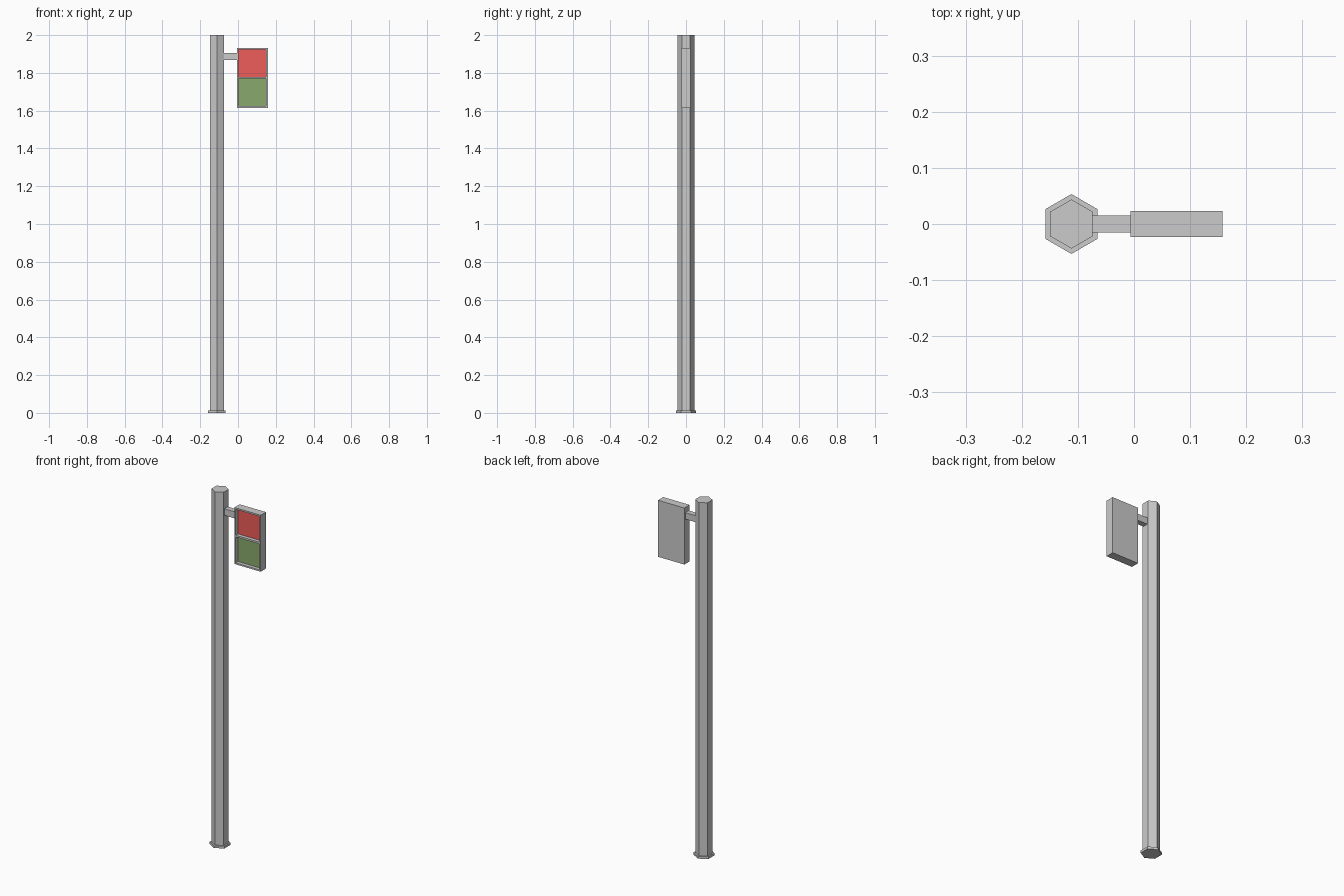
import bpy, bmesh
from mathutils import Vector

if "Cube" in bpy.data.objects:
    bpy.data.objects.remove(bpy.data.objects["Cube"])

POLE_X = -0.1115


def hex_prism(name, radius, z0, z1):
    # six sides, corners pointing to +y and -y
    bpy.ops.mesh.primitive_cylinder_add(vertices=6, radius=radius, depth=z1 - z0,
                                        location=(POLE_X, 0, (z0 + z1) / 2))
    bpy.context.object.name = name


def box_bmesh(size):
    bm = bmesh.new()
    bmesh.ops.create_cube(bm, size=1)
    bmesh.ops.scale(bm, vec=Vector(size), verts=bm.verts)
    bm.normal_update()
    return bm


def finish(bm, name, location, materials=()):
    mesh = bpy.data.meshes.new(name)
    for m in materials:
        mesh.materials.append(m)
    bm.to_mesh(mesh)
    bm.free()
    obj = bpy.data.objects.new(name, mesh)
    obj.location = location
    bpy.context.collection.objects.link(obj)


def material(name, color):
    m = bpy.data.materials.new(name)
    m.diffuse_color = (*color, 1)
    m.use_nodes = True
    m.node_tree.nodes["Principled BSDF"].inputs["Base Color"].default_value = m.diffuse_color
    return m


# Pole and its base flange
hex_prism("pole", 0.0437, 0.013, 2.0)
hex_prism("base_flange", 0.0533, 0.0, 0.013)

# Arm from pole to signal housing
x0, x1 = POLE_X + 0.0375, -0.0063
finish(box_bmesh((x1 - x0, 0.031, 0.037)), "arm", ((x0 + x1) / 2, 0, 1.886))

# Signal housing: front face split into two windows, each recessed
bm = box_bmesh((0.164, 0.0465, 0.318))
front = min(bm.faces, key=lambda f: f.normal.y)
bmesh.ops.inset_region(bm, faces=[front], thickness=0.005)
bmesh.ops.bisect_plane(bm, geom=[front, *front.edges, *front.verts],
                       plane_co=(0, 0, 0), plane_no=(0, 0, 1))
bm.normal_update()


def is_window(f):
    c = f.calc_center_median()
    return f.normal.y < -0.9 and abs(c.x) < 0.001 and abs(c.z) < 0.12


windows = [f for f in bm.faces if is_window(f)]
bmesh.ops.inset_individual(bm, faces=windows, thickness=0.005, use_even_offset=True)
panels = bmesh.ops.extrude_discrete_faces(bm, faces=windows)["faces"]

# discrete faces come loose: push them back and bridge the recess walls
bm.normal_update()
for p in panels:
    rim = [v.co.copy() for v in p.verts]
    bmesh.ops.translate(bm, vec=(0, 0.02, 0), verts=p.verts[:])
    p.material_index = 1 if p.calc_center_median().z > 0 else 2
    if all(len(e.link_faces) == 1 for e in p.edges):
        loop = p.verts[:]
        top = [bm.verts.new(c) for c in rim]
        for i in range(len(loop)):
            j = (i + 1) % len(loop)
            bm.faces.new((loop[j], loop[i], top[i], top[j]))
bmesh.ops.remove_doubles(bm, verts=bm.verts, dist=1e-5)
bmesh.ops.recalc_face_normals(bm, faces=bm.faces)
finish(bm, "signal_housing", (0.0757, 0, 1.774),
       (None, material("red", (0.85, 0.11, 0.1)), material("green", (0.25, 0.4, 0.15))))
